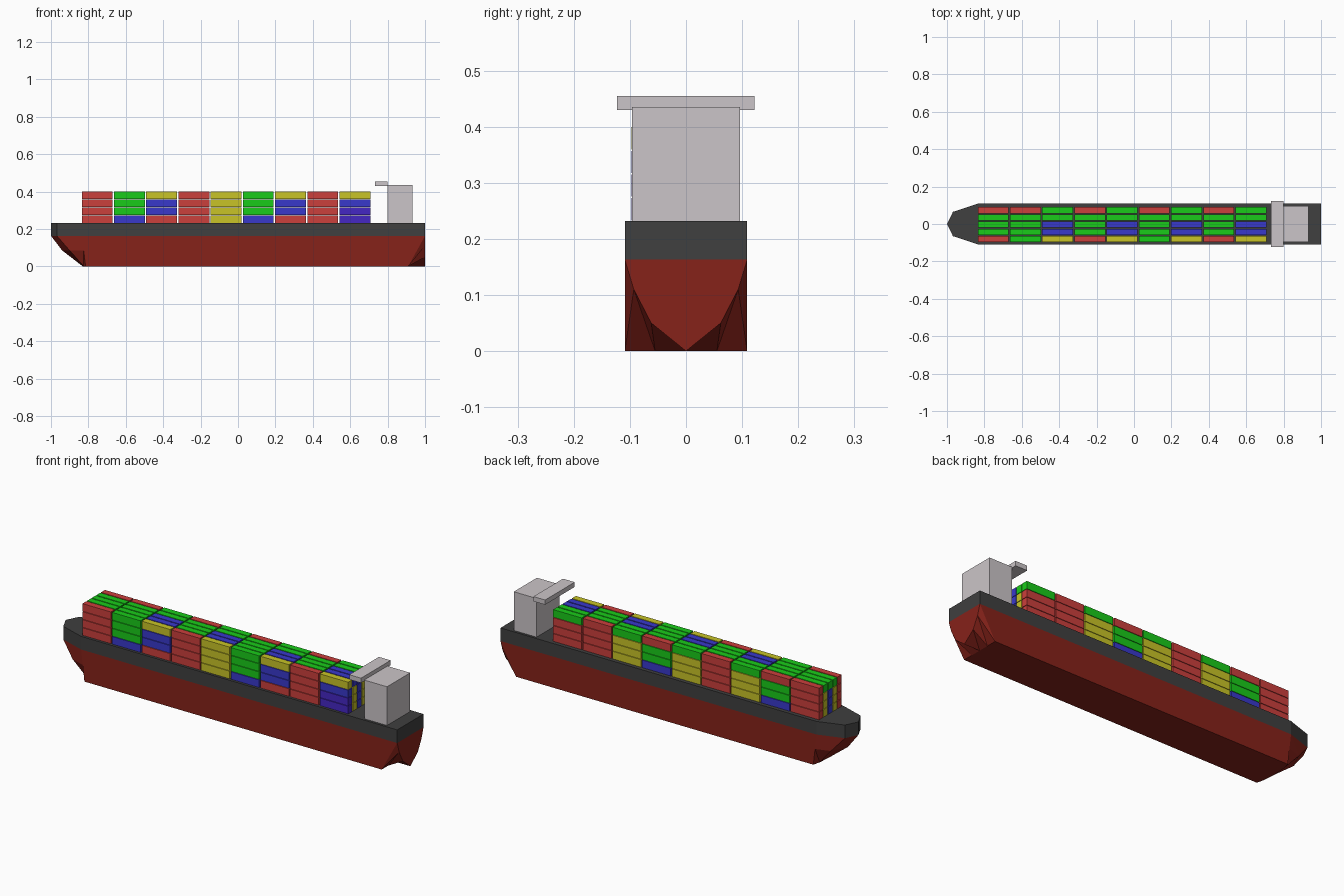
import bpy, bmesh
from mathutils import Vector

if "Cube" in bpy.data.objects:
    bpy.data.objects.remove(bpy.data.objects["Cube"])

WATER, DECK, HALF = 0.163, 0.232, 0.109


def material(name, rgb):
    m = bpy.data.materials.new(name)
    m.diffuse_color = (*rgb, 1)
    m.use_nodes = True
    m.node_tree.nodes["Principled BSDF"].inputs["Base Color"].default_value = m.diffuse_color
    return m


def finish(bm, name, mat):
    bmesh.ops.recalc_face_normals(bm, faces=bm.faces[:])
    me = bpy.data.meshes.new(name)
    bm.to_mesh(me)
    bm.free()
    me.materials.append(mat)
    ob = bpy.data.objects.new(name, me)
    bpy.context.collection.objects.link(ob)
    return ob


def add_box(bm, lo, hi):
    lo, hi = Vector(lo), Vector(hi)
    for v in bmesh.ops.create_cube(bm, size=1)["verts"]:
        v.co = Vector(lo[i] + (hi[i] - lo[i]) * (v.co[i] + 0.5) for i in range(3))


def box(name, lo, hi, mat):
    bm = bmesh.new()
    add_box(bm, lo, hi)
    return finish(bm, name, mat)


red_paint = material("hull_red", (0.24, 0.016, 0.01))
dark_paint = material("hull_dark", (0.05, 0.05, 0.05))
white_paint = material("house_white", (0.6, 0.56, 0.58))

# Lower hull: one half given by its columns of points, then mirrored
stem = [(-0.83, 0, 0), (-0.94, 0, 0.085), (-1, 0, WATER)]
shoulder = [(-0.825, 0.07, 0), (-0.9, 0.085, 0.085), (-0.968, 0.065, WATER)]
side = [(-0.815, HALF, 0), (-0.825, HALF, 0.085), (-0.834, HALF, WATER)]
run = [(0.91, HALF, 0), (0.91, 0.055, 0), (0.91, 0, 0)]
transom = [(1, HALF, WATER), (1, 0.093, 0.11), (1, 0.062, 0.05), (1, 0, 0)]
mid_stern = (1, 0, WATER)

faces = []
for a, b in ((stem, shoulder), (shoulder, side)):
    for i in range(2):
        faces += [[a[i], b[i], b[i + 1]], [a[i], b[i + 1], a[i + 1]]]
faces += [
    side + [transom[0], run[0]],                              # flat side
    [stem[0], shoulder[0], side[0]] + run,                    # flat bottom
    [stem[2], shoulder[2], side[2], transom[0], mid_stern],   # lid
    transom + [mid_stern],                                    # stern plate
    [transom[0], transom[1], run[0]],                         # stern taper
]
for i in range(2):
    faces += [[transom[i + 1], transom[i + 2], run[i + 1]],
              [transom[i + 1], run[i + 1], run[i]]]

bm = bmesh.new()
for sign in (1, -1):
    for f in faces:
        bm.faces.new([bm.verts.new((x, y * sign, z)) for x, y, z in f])
bmesh.ops.remove_doubles(bm, verts=bm.verts[:], dist=1e-4)
finish(bm, "lower_hull", red_paint)

# Upper hull: extruded deck outline
half = [(-0.968, 0.065), (-0.834, HALF), (1, HALF)]
outline = [(-1, 0)] + half + [(x, -y) for x, y in reversed(half)]
bm = bmesh.new()
base = bm.faces.new([bm.verts.new((x, y, WATER)) for x, y in outline])
ext = bmesh.ops.extrude_face_region(bm, geom=[base], use_keep_orig=True)
for v in ext["geom"]:
    if isinstance(v, bmesh.types.BMVert):
        v.co.z = DECK
finish(bm, "upper_hull", dark_paint)

# Deck house and bridge wing
box("deck_house", (0.80, -0.096, DECK), (0.932, 0.096, 0.435), white_paint)
box("bridge_wing", (0.732, -0.123, 0.43), (0.80, 0.122, 0.455), white_paint)

# Containers: 9 bays, 5 rows, 4 tiers, gathered by colour
colours = {"R": ("red", (0.6, 0.05, 0.045)), "G": ("green", (0.01, 0.6, 0.01)),
           "B": ("blue", (0.04, 0.04, 0.6)), "Y": ("yellow", (0.58, 0.55, 0.02)),
           "V": ("violet", (0.06, 0.02, 0.55))}
# front row per bay, bottom to top
front = "RRRR BGGG RBBY RRRR YYYY BGGG RBBY RRRR VVBY".split()
# back row per bay, bottom to top
back = "RRRR BGGR YYYG RRRR YYYG BGGR YYYG RRRR RRRG".split()
# top tier of the three inner rows, front to back
inner = "GGG GGG BBG GGG BBG GGG BBG GGG BBG".split()
meshes = {key: bmesh.new() for key in colours}
for bay in range(9):
    x = -0.835 + bay * 0.1722
    stacks = [front[bay]] + [low * 3 + top for low, top in zip("YBY", inner[bay])] + [back[bay]]
    for row, stack in enumerate(stacks):
        y = -0.097 + row * 0.0385
        for tier, key in enumerate(stack):
            z = DECK + 0.001 + tier * 0.0422
            add_box(meshes[key], (x, y, z), (x + 0.165, y + 0.033, z + 0.0395))
for key, (name, rgb) in colours.items():
    finish(meshes[key], name + "_containers", material(name, rgb))
